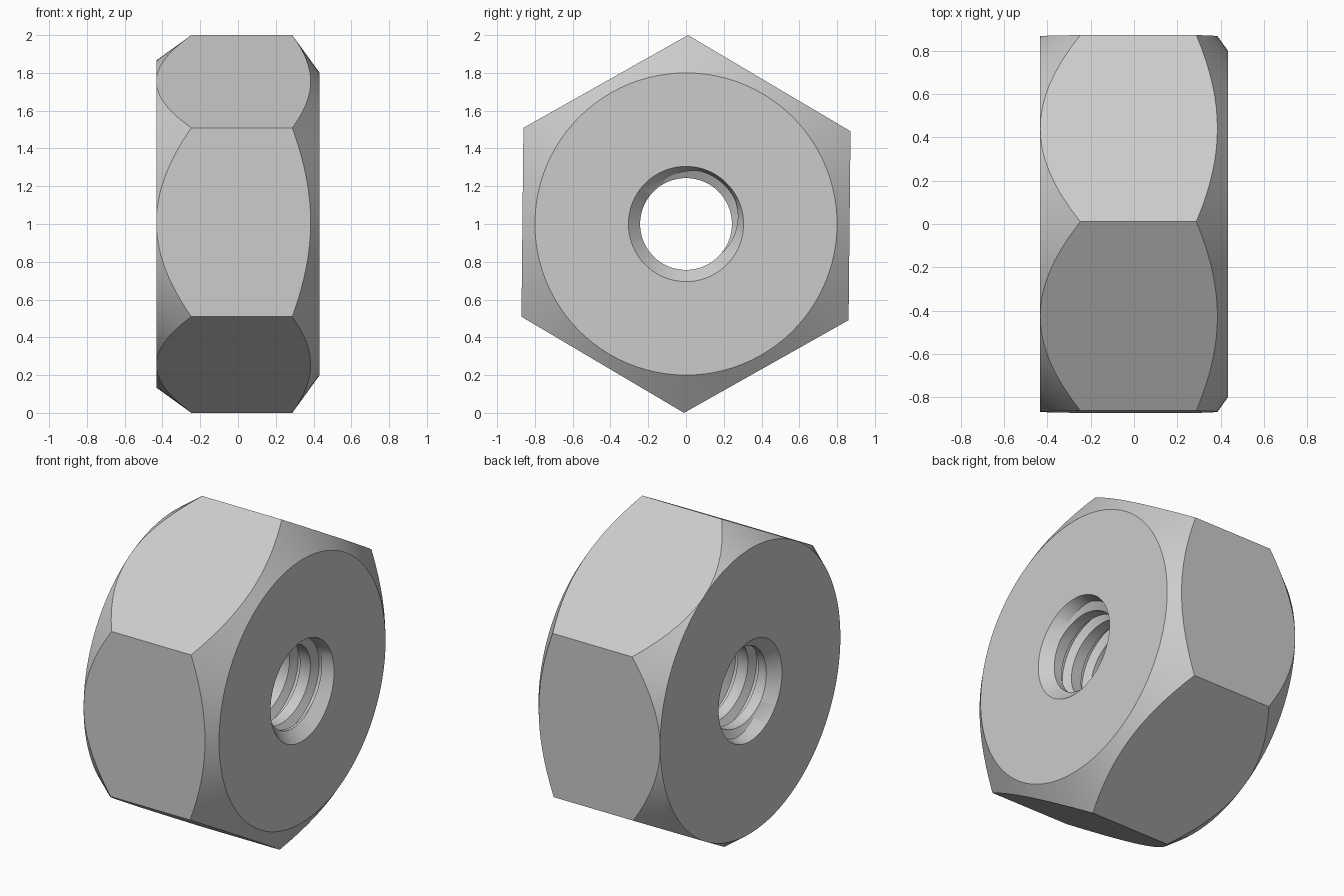
import bpy, bmesh, math

cube = bpy.data.objects.get("Cube")
if cube:
    bpy.data.objects.remove(cube, do_unlink=True)

HALF = 0.4325          # half thickness along x
FLAT = 0.866           # centre to flat
FACE_R = 0.8           # washer face circle on the +x side
MOUTH_R = 0.305        # countersink mouth
THREAD_END = 0.37      # thread runs between the countersinks
PITCH = 0.14
STEPS = 96
START = math.radians(89.4)
# Thread profile: fraction of the pitch and radius
THREAD = [(0, 0.243), (0.5, 0.243), (0.68, 0.29), (0.82, 0.29), (1, 0.243)]


def thread_radius(f):
    for (a, ra), (b, rb) in zip(THREAD, THREAD[1:]):
        if a <= f <= b:
            return ra + (rb - ra) * (f - a) / (b - a)


def section(i):
    """Closed (x, radius) section of the nut at angular step i."""
    turn = i / STEPS
    pts = [(-HALF, MOUTH_R)]
    # Helical bore
    for k in range(-5, 5):
        for f, _ in THREAD[:-1]:
            x = PITCH * (k + f + turn)
            cx = max(-THREAD_END, min(THREAD_END, x))
            frac = f if cx == x else (cx / PITCH - turn) % 1
            pts.append((cx, thread_radius(frac)))
    # Faces, conical chamfers and hexagon side
    angle = math.radians((360 * turn) % 60 - 30)
    r = FLAT / math.cos(angle)
    pts += [(HALF, MOUTH_R), (HALF, FACE_R),
            (HALF - 0.725 * (r - FACE_R), r),
            (-HALF + 1.38 * (r - FLAT), r), (-HALF, FLAT)]
    return pts


bm = bmesh.new()
rings = []
for i in range(STEPS + 1):
    a = START + math.tau * i / STEPS
    rings.append([bm.verts.new((x, r * math.cos(a), 1 + r * math.sin(a)))
                  for x, r in section(i)])
for p, q in zip(rings, rings[1:]):
    for j in range(len(p)):
        n = (j + 1) % len(p)
        bm.faces.new((p[j], p[n], q[n], q[j]))
bmesh.ops.remove_doubles(bm, verts=bm.verts[:], dist=0.0002)
bmesh.ops.dissolve_degenerate(bm, edges=bm.edges[:], dist=0.0001)
bmesh.ops.recalc_face_normals(bm, faces=bm.faces[:])

mesh = bpy.data.meshes.new("hex_nut")
bm.to_mesh(mesh)
bm.free()
nut = bpy.data.objects.new("hex_nut", mesh)
bpy.context.collection.objects.link(nut)

# Plain grey metal
steel = bpy.data.materials.new("grey_steel")
steel.use_nodes = True
colour = (0.6, 0.6, 0.6, 1)
steel.diffuse_color = colour
steel.node_tree.nodes["Principled BSDF"].inputs["Base Color"].default_value = colour
mesh.materials.append(steel)

bpy.ops.object.select_all(action='DESELECT')
nut.select_set(True)
bpy.context.view_layer.objects.active = nut
bpy.ops.object.shade_smooth_by_angle(angle=math.radians(25))
